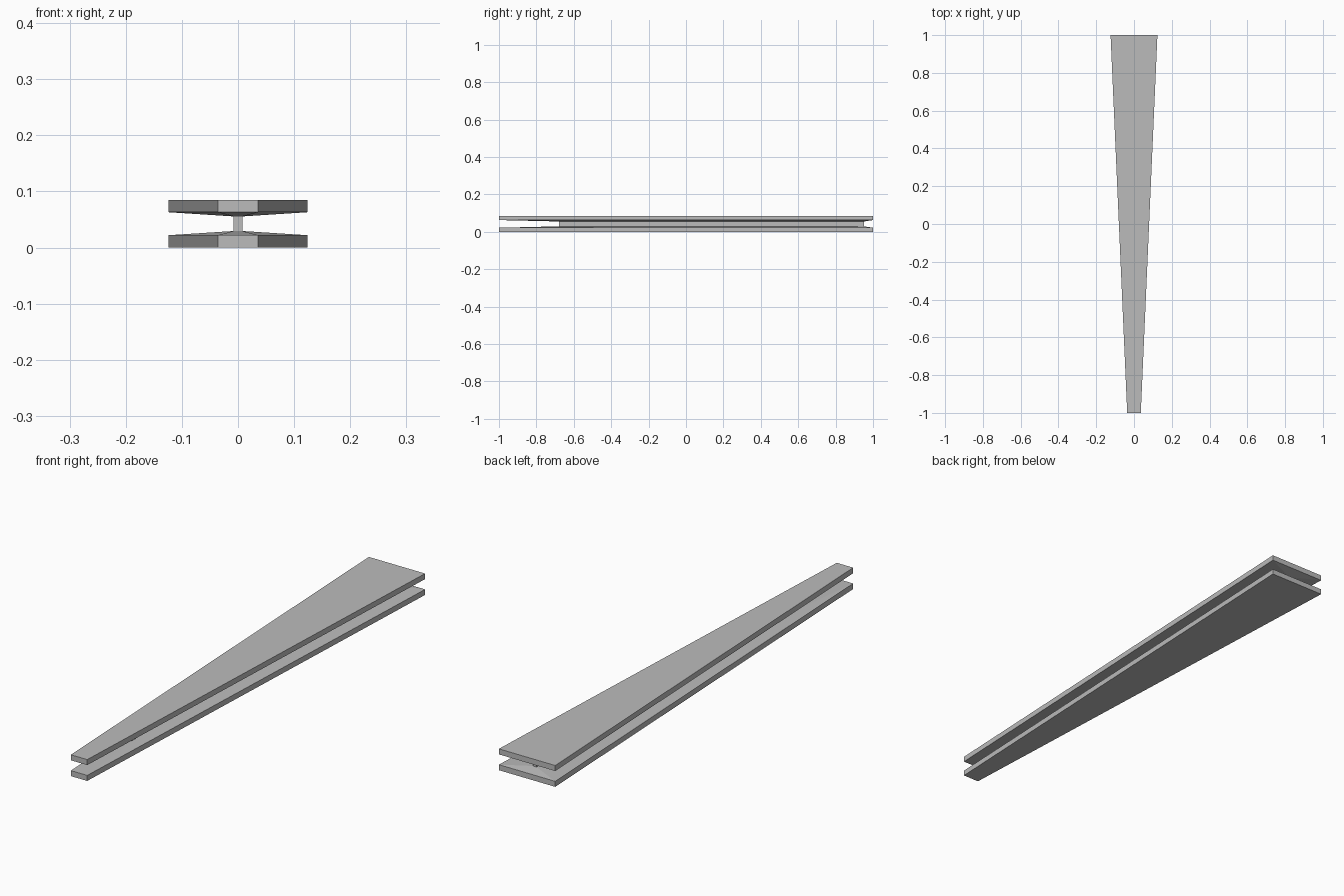
import bpy
import bmesh

cube = bpy.data.objects.get("Cube")
if cube:
    bpy.data.objects.remove(cube, do_unlink=True)

# Single grey finish
grey = bpy.data.materials.new("plain_grey")
grey.use_nodes = True
colour = (0.5, 0.5, 0.5, 1.0)
grey.diffuse_color = colour
grey.node_tree.nodes["Principled BSDF"].inputs["Base Color"].default_value = colour

HEIGHT = 0.085
EDGE = 0.022       # plate thickness at its rim
ROOT = 0.0295      # plate thickness where it meets the web
WEB = 0.008        # half thickness of the web
WEB_FRONT, WEB_BACK = -0.68, 0.952


def outline(front, back, y_front, y_back):
    """Four corners of a trapezoid, anticlockwise from above."""
    return [(-front, y_front), (front, y_front), (back, y_back), (-back, y_back)]


def loft(name, layers):
    """Join stacked (outline, z) layers into a closed solid."""
    bm = bmesh.new()
    rings = [[bm.verts.new((x, y, z)) for x, y in pts] for pts, z in layers]
    for low, high in zip(rings, rings[1:]):
        for i in range(4):
            j = (i + 1) % 4
            bm.faces.new((low[i], low[j], high[j], high[i]))
    bm.faces.new(rings[0][::-1])
    bm.faces.new(rings[-1])
    bmesh.ops.recalc_face_normals(bm, faces=bm.faces)
    mesh = bpy.data.meshes.new(name)
    bm.to_mesh(mesh)
    bm.free()
    mesh.materials.append(grey)
    obj = bpy.data.objects.new(name, mesh)
    bpy.context.collection.objects.link(obj)
    return obj


plate = outline(0.036, 0.124, -1, 1)
web = outline(WEB, WEB, WEB_FRONT, WEB_BACK)

# Tapered flanges, each with a shallow slope rising to the web
profile = [(plate, 0), (plate, EDGE), (web, ROOT)]
loft("lower_flange", profile)
loft("upper_flange", [(pts, HEIGHT - z) for pts, z in profile])

# Thin upright web between the flanges
loft("web", [(web, ROOT), (web, HEIGHT - ROOT)])
